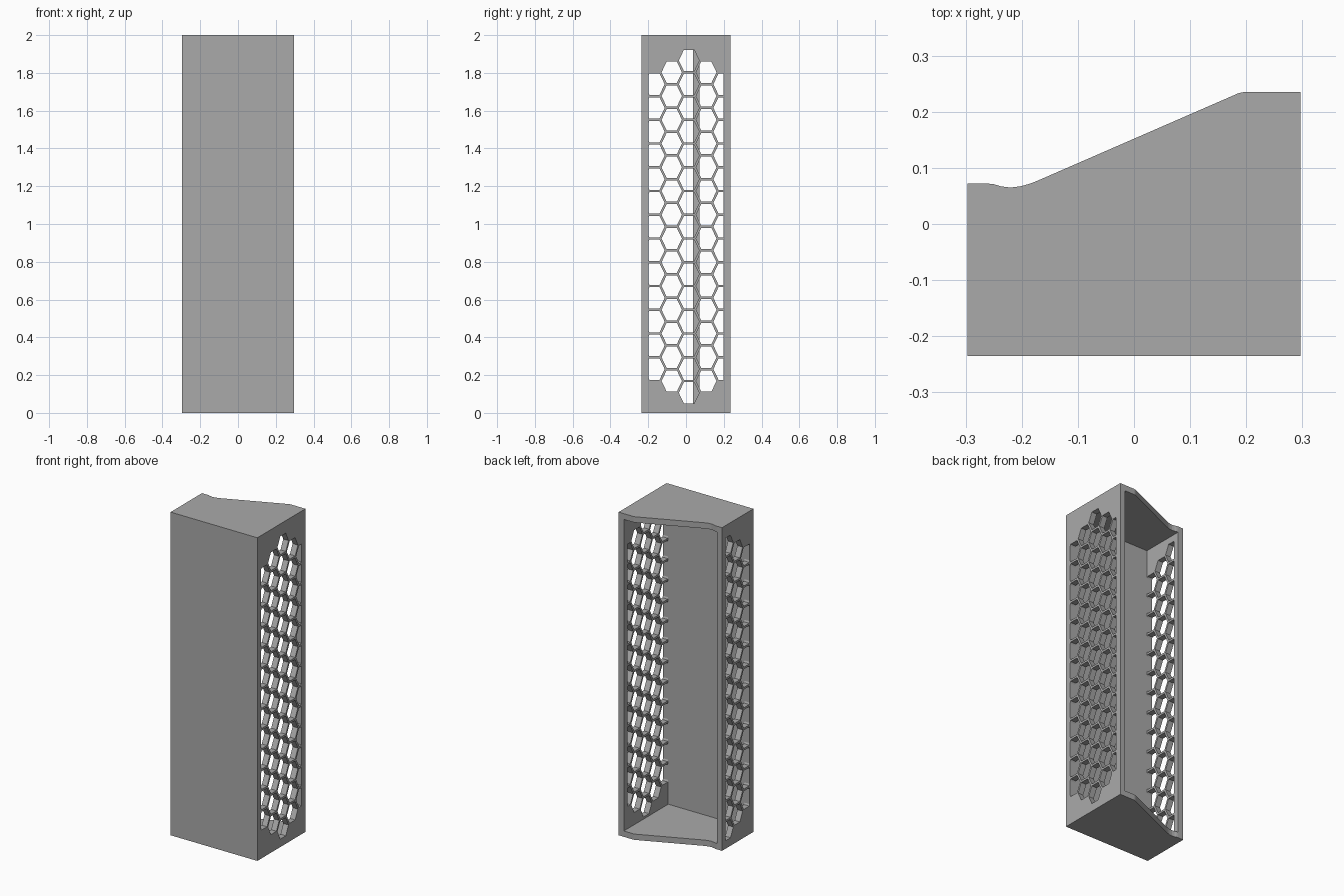
import bpy, bmesh

cube = bpy.data.objects.get("Cube")
if cube:
    bpy.data.objects.remove(cube, do_unlink=True)

WALL = 0.036           # shell thickness
HALF_X, HALF_Y = 0.297, 0.235
LOW_Y = 0.072          # back edge of the short side wall
HEIGHT = 2.0

grey = bpy.data.materials.new("light_grey")
grey.use_nodes = True
color = (0.4, 0.4, 0.4, 1)
grey.diffuse_color = color
grey.node_tree.nodes["Principled BSDF"].inputs["Base Color"].default_value = color


def add_prism(bm, points, direction):
    """Closed prism: a flat outline swept along a direction."""
    face = bm.faces.new([bm.verts.new(p) for p in points])
    swept = bmesh.ops.extrude_face_region(bm, geom=[face], use_keep_orig=True)
    moved = [v for v in swept["geom"] if isinstance(v, bmesh.types.BMVert)]
    bmesh.ops.translate(bm, verts=moved, vec=direction)


def make_object(name, bm):
    bmesh.ops.recalc_face_normals(bm, faces=bm.faces)
    mesh = bpy.data.meshes.new(name)
    bm.to_mesh(mesh)
    bm.free()
    mesh.materials.append(grey)
    obj = bpy.data.objects.new(name, mesh)
    bpy.context.collection.objects.link(obj)
    return obj


def cut(target, cutter):
    cutter.hide_render = True
    mod = target.modifiers.new("cut", "BOOLEAN")
    mod.operation, mod.solver, mod.object = "DIFFERENCE", "EXACT", cutter
    bpy.context.view_layer.objects.active = target
    bpy.ops.object.modifier_apply(modifier=mod.name)
    bpy.data.objects.remove(cutter, do_unlink=True)


# Outer body: plan outline with a sloping, softly dipped back edge
outline = [(-HALF_X, -HALF_Y), (HALF_X, -HALF_Y), (HALF_X, HALF_Y), (0.195, HALF_Y),
           (0.186, 0.233), (-0.17, 0.078), (-0.185, 0.072), (-0.203, 0.067),
           (-0.22, 0.065), (-0.237, 0.067), (-0.25, 0.071), (-0.26, LOW_Y),
           (-HALF_X, LOW_Y)]
bm = bmesh.new()
add_prism(bm, [(x, y, 0) for x, y in outline], (0, 0, HEIGHT))
shell = make_object("vented_open_shell", bm)

# Cavity, open at the back
inner_x, front_y = HALF_X - WALL, WALL - HALF_Y
bm = bmesh.new()
add_prism(bm, [(-inner_x, front_y, WALL), (inner_x, front_y, WALL),
               (inner_x, 1, WALL), (-inner_x, 1, WALL)], (0, 0, HEIGHT - 2 * WALL))
cut(shell, make_object("cavity_cutter", bm))

# Honeycomb vents, trimmed to a border on each side wall
ROW, COLUMN = 0.1257, 0.0915
HEX_Z, HEX_Y = 0.0565, 0.054
MID_Y, MID_Z = 0.016, 0.986


def hex_outline(cy, cz, y_min, y_max, x):
    stops = [cy + HEX_Y * f for f in (-1, -0.5, 0.5, 1)]
    ys = sorted({min(max(y, y_min), y_max) for y in stops})
    upper, lower = [], []
    for y in ys:
        h = HEX_Z * min(1, 2 * (1 - abs(y - cy) / HEX_Y))
        upper.append((x, y, cz + h))
        if h > 1e-5:
            lower.append((x, y, cz - h))
    return upper + lower[::-1]


bm = bmesh.new()
for wall_x, back_y in ((HALF_X, HALF_Y), (-HALF_X, LOW_Y)):
    for col in range(-2, 3):
        cy = MID_Y + col * COLUMN
        if cy - HEX_Y > back_y - WALL - 0.01:
            continue
        rows = 15 - abs(col)
        for row in range(rows):
            cz = MID_Z + (row - (rows - 1) / 2) * ROW
            points = hex_outline(cy, cz, front_y, back_y - WALL, wall_x - 0.06)
            add_prism(bm, points, (0.12, 0, 0))
cut(shell, make_object("vent_cutter", bm))
